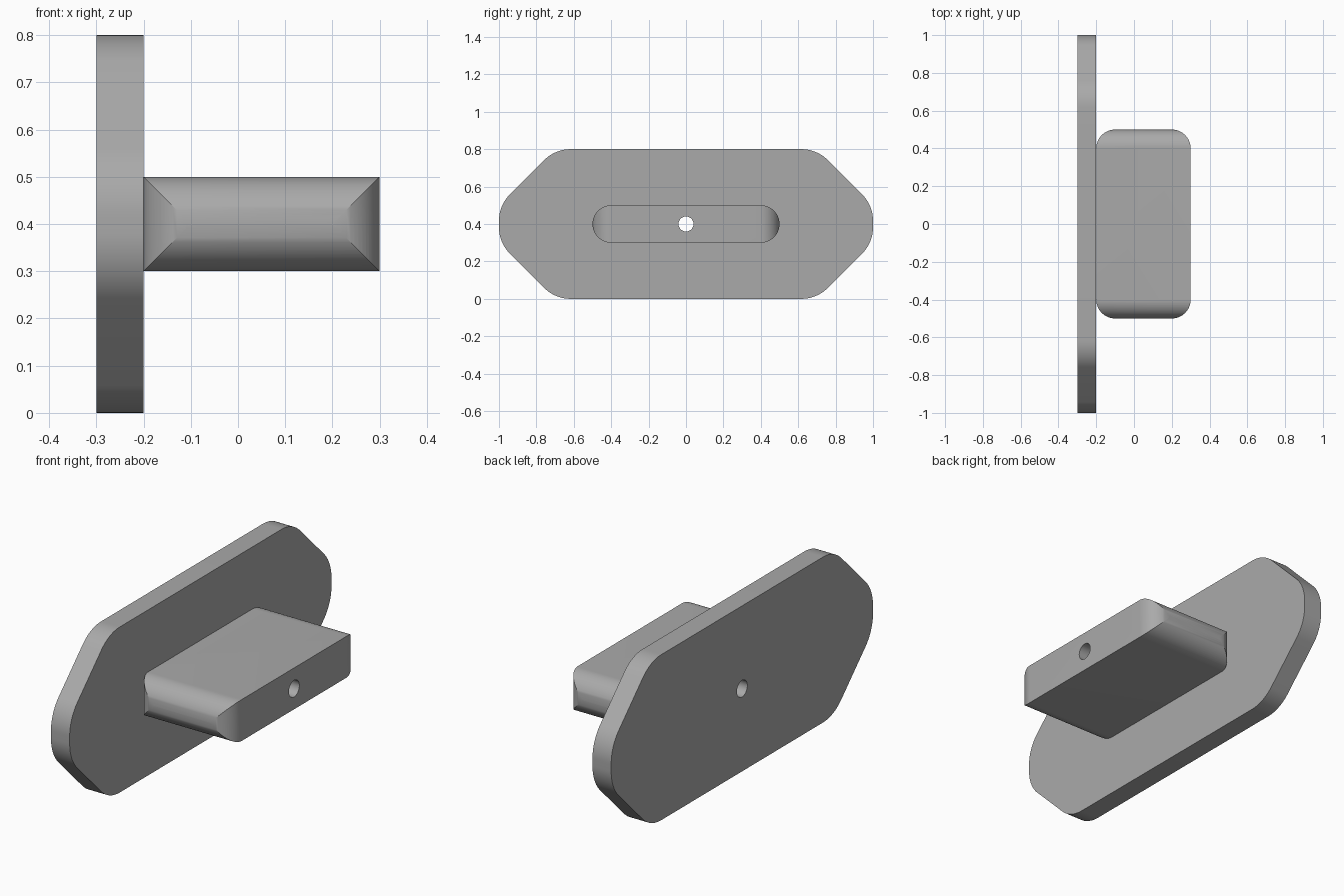
import bpy, bmesh, math
from mathutils import Vector

if "Cube" in bpy.data.objects:
    bpy.data.objects.remove(bpy.data.objects["Cube"])

grey = bpy.data.materials.new("grey")
grey.diffuse_color = (0.4, 0.4, 0.4, 1)
grey.use_nodes = True
grey.node_tree.nodes["Principled BSDF"].inputs["Base Color"].default_value = grey.diffuse_color


def rounded(corners, r, steps=16):
    """Round every corner of a convex polygon with radius r."""
    pts = []
    for i, c in enumerate(corners):
        c = Vector(c)
        a = (Vector(corners[i - 1]) - c).normalized()
        b = (Vector(corners[(i + 1) % len(corners)]) - c).normalized()
        half = a.angle(b) / 2
        centre = c + (a + b).normalized() * (r / math.sin(half))
        start = c + a * (r / math.tan(half)) - centre
        sweep = math.pi - 2 * half
        for k in range(steps + 1):
            t = sweep * k / steps
            pts.append(centre + Vector((start.x * math.cos(t) - start.y * math.sin(t),
                                        start.x * math.sin(t) + start.y * math.cos(t))))
    return pts


def prism(name, outline, place, lo, hi):
    """Extrude a 2D outline from lo to hi; place maps (u, v, depth) to xyz."""
    bm = bmesh.new()
    face = bm.faces.new([bm.verts.new(place(p[0], p[1], lo)) for p in outline])
    ext = bmesh.ops.extrude_face_region(bm, geom=[face])["geom"]
    shift = Vector(place(0, 0, hi)) - Vector(place(0, 0, lo))
    bmesh.ops.translate(bm, vec=shift, verts=[g for g in ext if isinstance(g, bmesh.types.BMVert)])
    bmesh.ops.remove_doubles(bm, verts=bm.verts, dist=1e-5)
    bmesh.ops.recalc_face_normals(bm, faces=bm.faces)
    mesh = bpy.data.meshes.new(name)
    bm.to_mesh(mesh)
    bm.free()
    mesh.materials.append(grey)
    obj = bpy.data.objects.new(name, mesh)
    bpy.context.collection.objects.link(obj)
    return obj


def boolean(obj, cutter, operation):
    bpy.context.view_layer.objects.active = obj
    mod = obj.modifiers.new("cut", "BOOLEAN")
    mod.operation, mod.object, mod.solver = operation, cutter, "EXACT"
    bpy.ops.object.modifier_apply(modifier=mod.name)


def along_x(u, v, d):
    return (d, u, v)


def along_z(u, v, d):
    return (u, v, d)


# Upright plate: octagon with rounded corners
octagon = [(0.7, 0), (1, 0.3), (1, 0.5), (0.7, 0.8),
           (-0.7, 0.8), (-1, 0.5), (-1, 0.3), (-0.7, 0)]
plate = prism("plate", rounded(octagon, 0.2), along_x, -0.3, -0.2)

# Tongue: slot-shaped bar trimmed by a rounded rectangle seen from above
slot = [(-0.5, 0.3), (0.5, 0.3), (0.5, 0.5), (-0.5, 0.5)]
tongue = prism("tongue", rounded(slot, 0.09999), along_x, -0.2, 0.3)
plan = [(-0.2, -0.5), (0.3, -0.5), (0.3, 0.5), (-0.2, 0.5)]
trim = prism("trim_cutter", rounded(plan, 0.1), along_z, 0.2, 0.6)
boolean(tongue, trim, "INTERSECT")

# Bore through both parts
circle = [(0.04 * math.cos(math.tau * i / 48), 0.4 + 0.04 * math.sin(math.tau * i / 48))
          for i in range(48)]
bore = prism("bore_cutter", circle, along_x, -0.5, 0.5)
for part in (plate, tongue):
    boolean(part, bore, "DIFFERENCE")

for cutter in (trim, bore):
    bpy.data.objects.remove(cutter)

# Smooth curved sides, sharp rims
for part in (plate, tongue):
    bpy.ops.object.select_all(action="DESELECT")
    part.select_set(True)
    bpy.context.view_layer.objects.active = part
    bpy.ops.object.shade_smooth_by_angle(angle=math.radians(25))
